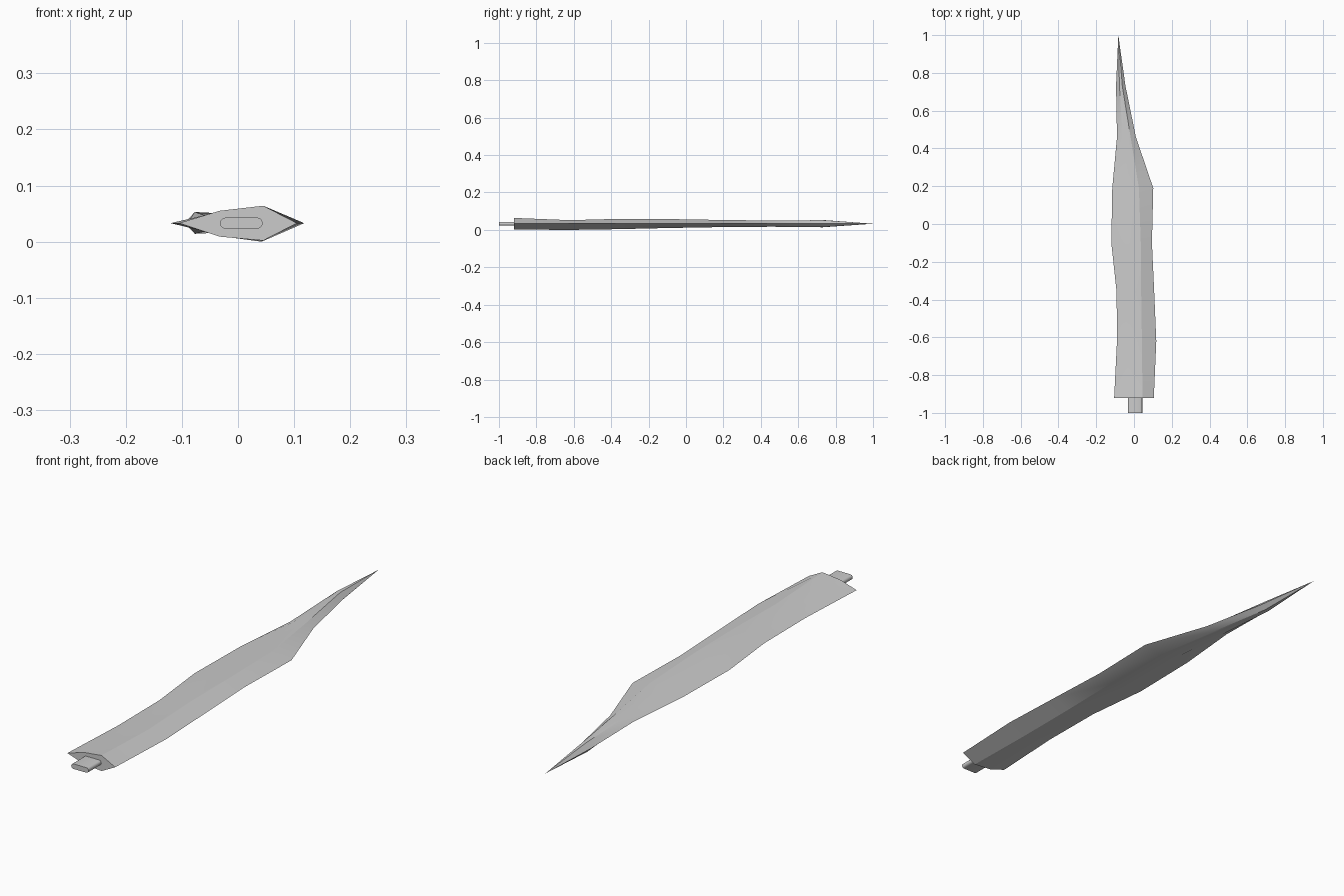
import bpy, bmesh, math

if "Cube" in bpy.data.objects:
    bpy.data.objects.remove(bpy.data.objects["Cube"])

steel = bpy.data.materials.new("steel grey")
steel.diffuse_color = (0.6, 0.6, 0.6, 1)
steel.use_nodes = True
steel.node_tree.nodes["Principled BSDF"].inputs["Base Color"].default_value = steel.diffuse_color
MID = 0.033  # height of the cutting edges


def finish(name, bm, angle):
    bmesh.ops.recalc_face_normals(bm, faces=bm.faces)
    me = bpy.data.meshes.new(name)
    bm.to_mesh(me)
    bm.free()
    ob = bpy.data.objects.new(name, me)
    bpy.context.collection.objects.link(ob)
    me.materials.append(steel)
    bpy.ops.object.select_all(action='DESELECT')
    ob.select_set(True)
    bpy.context.view_layer.objects.active = ob
    bpy.ops.object.shade_smooth_by_angle(angle=math.radians(angle))
    return ob


def loft(bm, rings):
    for a, b in zip(rings, rings[1:]):
        n = len(a)
        for i in range(n):
            j = (i + 1) % n
            bm.faces.new((a[i], a[j], b[j], b[i]))


# Blade stations: y, left edge, left shoulder x, ridge x, right edge,
# shoulder top z, ridge top z, shoulder bottom z, ridge bottom z
stations = [
    (-0.92, -0.105, -0.033, 0.045, 0.105, 0.055, 0.064, 0.009, 0.002),
    (-0.62, -0.090, -0.025, 0.042, 0.118, 0.049, 0.052, 0.009, 0.000),
    (-0.36, -0.092, -0.025, 0.038, 0.107, 0.053, 0.059, 0.010, 0.004),
    (-0.10, -0.120, -0.030, 0.036, 0.095, 0.054, 0.058, 0.012, 0.010),
    (0.19, -0.115, -0.035, 0.026, 0.102, 0.050, 0.053, 0.016, 0.015),
    (0.46, -0.090, -0.060, -0.018, 0.010, 0.047, 0.050, 0.018, 0.017),
    (0.73, -0.095, -0.077, -0.062, -0.045, 0.053, 0.052, 0.014, 0.015),
]
bm = bmesh.new()
rings = []
for y, l, s, r, e, st, rt, sb, rb in stations:
    pts = [(l, MID), (s, st), (r, rt), (e, MID), (r, rb), (s, sb)]
    rings.append([bm.verts.new((x, y, z)) for x, z in pts])
loft(bm, rings)
bm.faces.new(rings[0])
tip = bm.verts.new((-0.083, 1.0, MID))
last = rings[-1]
for i in range(6):
    bm.faces.new((last[i], last[(i + 1) % 6], tip))
finish("blade", bm, 20)

# Tang: rounded slot profile running into the blade
bm = bmesh.new()
rings = []
for y in (-1.0, -0.90):
    ring = []
    for cx, start in ((0.034, -90), (-0.022, 90)):
        for k in range(7):
            a = math.radians(start + k * 30)
            ring.append(bm.verts.new((cx + 0.01 * math.cos(a), y, MID + 0.01 * math.sin(a))))
    rings.append(ring)
loft(bm, rings)
for ring in rings:
    bm.faces.new(ring)
finish("tang", bm, 35)
